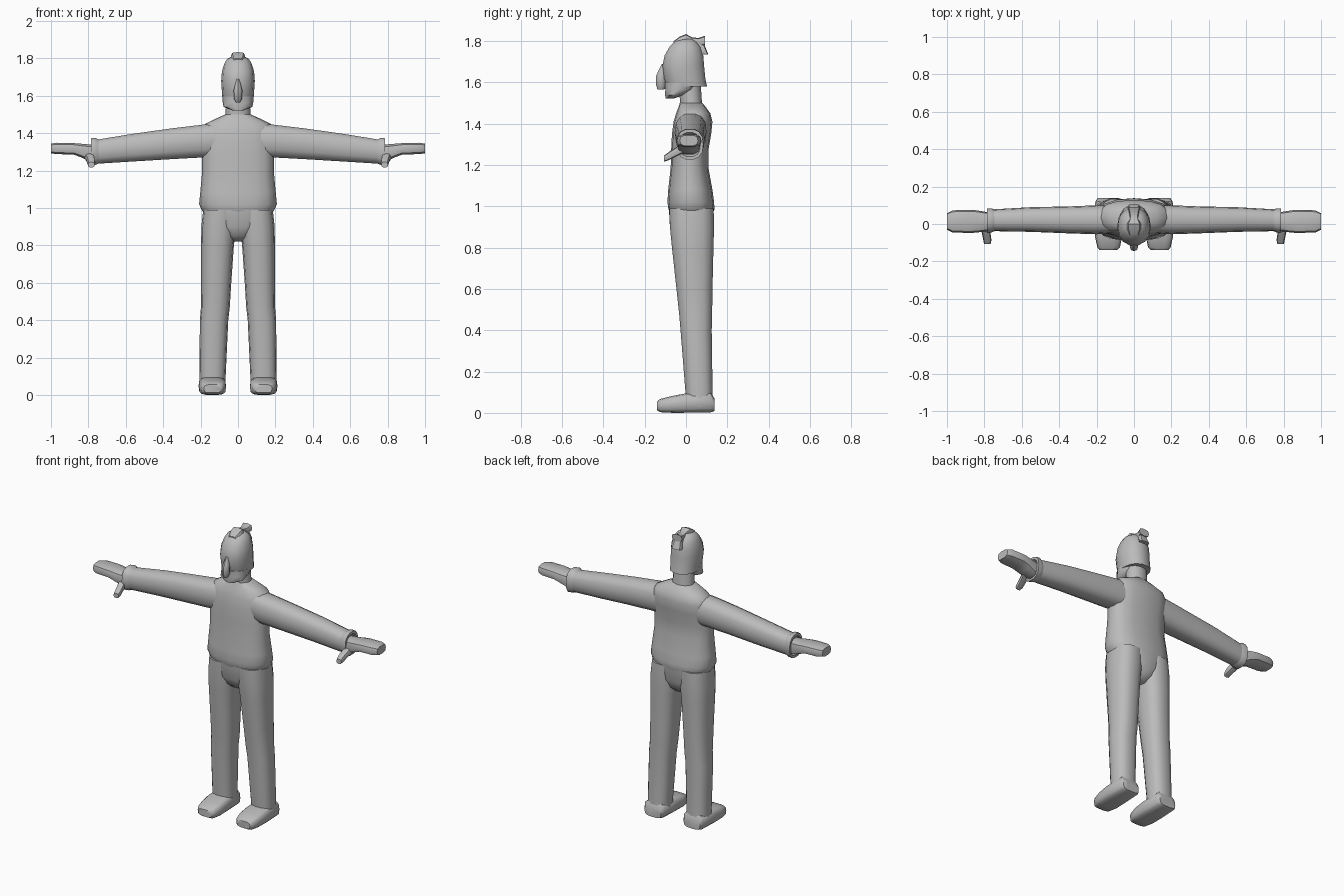
import bpy, bmesh, math

grey = bpy.data.materials.new("plain grey")
grey.diffuse_color = (0.5, 0.5, 0.5, 1)


def loft(name, axis, sections, sides=14, power=2.5, mirror=False, angle=45):
    """Skin rounded sections (t, u0, u1, v0, v1) stacked along one axis."""
    bm = bmesh.new()
    rings = []
    for t, u0, u1, v0, v1 in sections:
        ring = []
        for i in range(sides):
            a = 2 * math.pi * i / sides
            c, s = math.cos(a), math.sin(a)
            u = (u0 + u1) / 2 + (u1 - u0) / 2 * math.copysign(abs(c) ** (2 / power), c)
            v = (v0 + v1) / 2 + (v1 - v0) / 2 * math.copysign(abs(s) ** (2 / power), s)
            ring.append(bm.verts.new({"x": (t, u, v), "y": (u, t, v), "z": (u, v, t)}[axis]))
        rings.append(ring)
    for a, b in zip(rings, rings[1:]):
        for i in range(sides):
            j = (i + 1) % sides
            bm.faces.new((a[i], a[j], b[j], b[i]))
    bm.faces.new(rings[0])
    bm.faces.new(rings[-1])
    bmesh.ops.recalc_face_normals(bm, faces=bm.faces)
    mesh = bpy.data.meshes.new(name)
    bm.to_mesh(mesh)
    bm.free()
    mesh.materials.append(grey)
    ob = bpy.data.objects.new(name, mesh)
    bpy.context.collection.objects.link(ob)
    bpy.ops.object.select_all(action="DESELECT")
    ob.select_set(True)
    bpy.context.view_layer.objects.active = ob
    bpy.ops.object.shade_smooth_by_angle(angle=math.radians(angle))
    if mirror:
        ob.modifiers.new("mirror", "MIRROR")
    return ob


def upright(name, rows, **kw):
    """Centred loft along z from (z, half width, front y, back y)."""
    return loft(name, "z", [(z, -h, h, f, b) for z, h, f, b in rows], **kw)


# Body: shirt, hips and neck
upright("shirt", [
    (0.955, 0.17, -0.07, 0.125), (0.985, 0.192, -0.085, 0.138),
    (1.02, 0.208, -0.09, 0.136), (1.08, 0.202, -0.086, 0.128),
    (1.19, 0.192, -0.074, 0.108), (1.27, 0.193, -0.072, 0.108),
    (1.35, 0.193, -0.068, 0.122), (1.41, 0.192, -0.06, 0.128),
    (1.45, 0.175, -0.048, 0.118), (1.475, 0.125, -0.038, 0.1),
    (1.50, 0.068, -0.03, 0.08)], sides=16)
upright("hips", [
    (0.82, 0.035, -0.02, 0.08), (0.85, 0.075, -0.06, 0.115),
    (0.90, 0.14, -0.08, 0.132), (0.99, 0.185, -0.085, 0.137)])
upright("neck", [
    (1.46, 0.074, -0.03, 0.085), (1.51, 0.066, -0.03, 0.078),
    (1.60, 0.064, -0.04, 0.072)], power=2.1)

# Legs and feet
loft("trouser_leg", "z", [
    (0.03, 0.068, 0.207, 0.0, 0.132), (0.10, 0.066, 0.206, -0.004, 0.13),
    (0.40, 0.052, 0.204, -0.028, 0.126), (0.47, 0.044, 0.198, -0.034, 0.128),
    (0.60, 0.036, 0.197, -0.048, 0.13), (0.80, 0.022, 0.197, -0.07, 0.135),
    (0.90, 0.01, 0.196, -0.08, 0.138), (0.99, 0.008, 0.186, -0.083, 0.136)],
    mirror=True)
loft("shoe", "y", [
    (0.138, 0.08, 0.195, 0.008, 0.07), (0.12, 0.068, 0.207, 0.002, 0.10),
    (0.0, 0.064, 0.211, 0.0, 0.095), (-0.07, 0.064, 0.208, 0.0, 0.082),
    (-0.125, 0.075, 0.196, 0.003, 0.068), (-0.14, 0.09, 0.182, 0.012, 0.056)],
    power=3.5, mirror=True)

# Arms: sleeve, flared cuff, hand and hanging thumb
loft("sleeve", "x", [
    (0.12, -0.05, 0.10, 1.27, 1.455), (0.20, -0.055, 0.10, 1.268, 1.446),
    (0.35, -0.05, 0.094, 1.26, 1.428), (0.55, -0.042, 0.09, 1.248, 1.40),
    (0.76, -0.038, 0.078, 1.235, 1.366)], mirror=True)
loft("cuff", "x", [
    (0.745, -0.038, 0.078, 1.237, 1.367), (0.765, -0.046, 0.084, 1.228, 1.377),
    (0.787, -0.046, 0.084, 1.226, 1.374), (0.787, -0.034, 0.07, 1.24, 1.358),
    (0.772, -0.03, 0.066, 1.25, 1.35)], mirror=True)
loft("hand", "x", [
    (0.75, -0.035, 0.06, 1.25, 1.34), (0.80, -0.04, 0.066, 1.252, 1.342),
    (0.84, -0.046, 0.073, 1.27, 1.345), (0.88, -0.048, 0.076, 1.285, 1.348),
    (0.97, -0.045, 0.073, 1.287, 1.35), (1.0, -0.03, 0.058, 1.292, 1.345)],
    sides=10, power=3, mirror=True)
loft("thumb", "y", [
    (0.0, 0.775, 0.83, 1.265, 1.315), (-0.045, 0.768, 0.814, 1.243, 1.288),
    (-0.085, 0.762, 0.806, 1.223, 1.262), (-0.106, 0.766, 0.802, 1.216, 1.246)],
    sides=8, power=3, mirror=True)

# Head: hair-covered skull, jaw and long nose
upright("skull", [
    (1.58, 0.083, -0.095, 0.104), (1.62, 0.086, -0.108, 0.096),
    (1.68, 0.09, -0.116, 0.09), (1.73, 0.086, -0.106, 0.086),
    (1.77, 0.074, -0.083, 0.074), (1.795, 0.06, -0.06, 0.055),
    (1.81, 0.035, -0.035, 0.035)], power=2.2)
upright("jaw", [
    (1.522, 0.03, -0.10, -0.06), (1.54, 0.076, -0.102, -0.005),
    (1.565, 0.082, -0.102, 0.05), (1.60, 0.083, -0.104, 0.07)], power=2.2)
upright("nose", [
    (1.565, 0.011, -0.138, -0.105), (1.585, 0.022, -0.144, -0.095),
    (1.63, 0.023, -0.146, -0.095), (1.655, 0.017, -0.134, -0.095),
    (1.69, 0.008, -0.117, -0.095)], sides=8, power=2)

# Topknot: folded strip over the crown with flared ends behind
loft("topknot", "y", [
    (-0.06, -0.025, 0.025, 1.775, 1.80), (-0.03, -0.036, 0.036, 1.785, 1.822),
    (0.0, -0.038, 0.038, 1.79, 1.834), (0.03, -0.022, 0.022, 1.785, 1.818),
    (0.06, -0.026, 0.026, 1.775, 1.815), (0.092, -0.036, 0.036, 1.78, 1.826)],
    sides=8, power=3)
loft("topknot_tail", "z", [
    (1.735, -0.034, 0.034, 0.07, 0.108), (1.765, -0.028, 0.028, 0.06, 0.096),
    (1.80, -0.022, 0.022, 0.035, 0.08)], sides=8, power=3)
